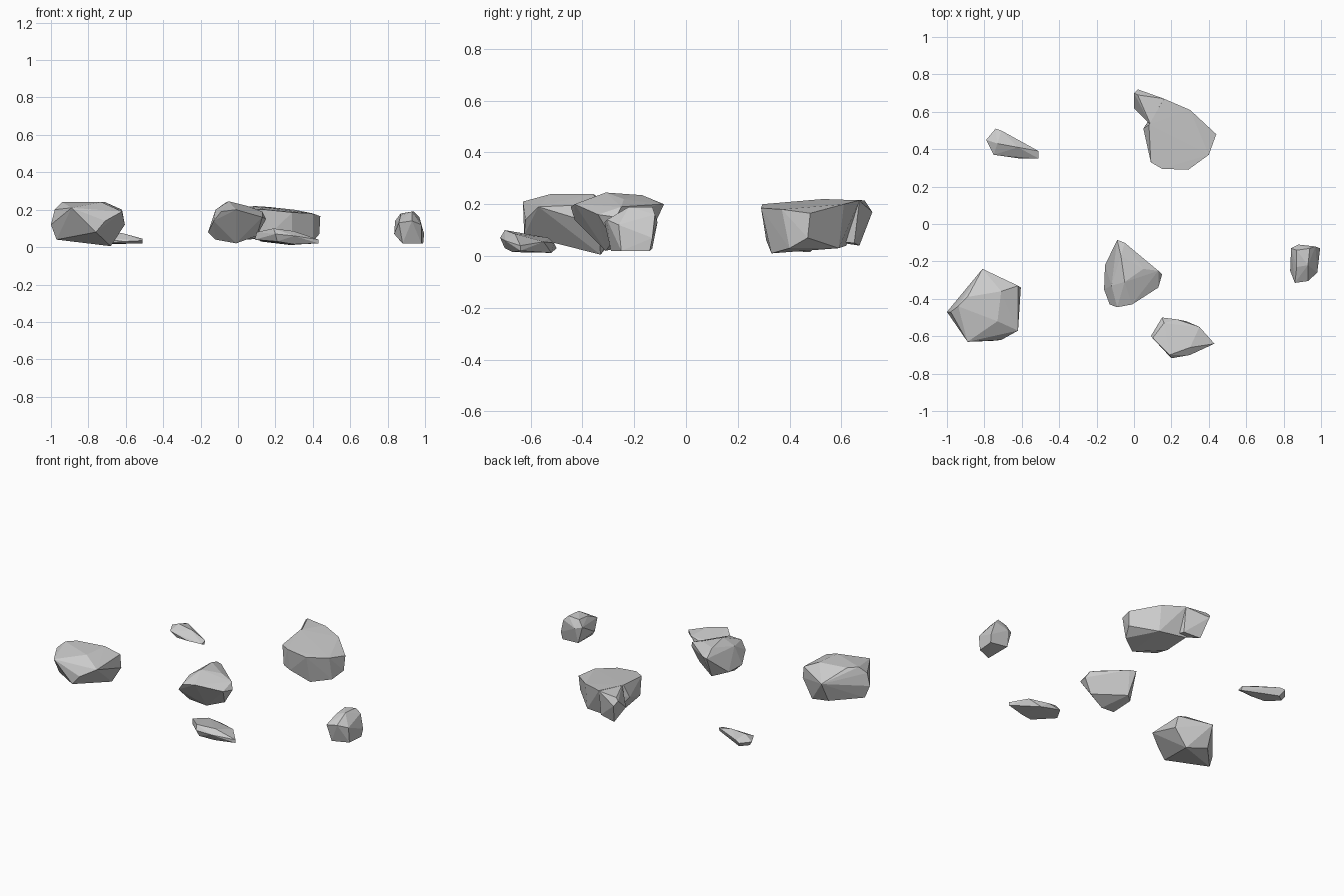
import bpy, bmesh


def rock(name, *lumps):
    """Faceted stone: each lump is the convex hull of a few corner points."""
    mesh = bpy.data.meshes.new(name)
    bm = bmesh.new()
    for points in lumps:
        verts = [bm.verts.new(p) for p in points]
        res = bmesh.ops.convex_hull(bm, input=verts)
        inner = [v for v in res["geom_interior"] if isinstance(v, bmesh.types.BMVert)]
        bmesh.ops.delete(bm, geom=inner, context='VERTS')
    bmesh.ops.recalc_face_normals(bm, faces=bm.faces[:])
    bm.to_mesh(mesh)
    bm.free()
    obj = bpy.data.objects.new(name, mesh)
    bpy.context.collection.objects.link(obj)
    return obj


# Large chunky stone on the left
rock("left_boulder", [
    (-.94, -.44, .24), (-.89, -.39, .24), (-.71, -.36, .24), (-.73, -.52, .24),
    (-.98, -.47, .20), (-.81, -.24, .17), (-.62, -.33, .20), (-.62, -.57, .19),
    (-.89, -.63, .21), (-.71, -.62, .14), (-1.0, -.47, .12), (-.605, -.34, .12),
    (-.76, -.625, .08), (-.97, -.46, .04), (-.68, -.33, .005), (-.82, -.30, .04)])

# Largest stone at the back, with a spur on its rear left corner
rock("back_boulder", [
    (.08, .53, .22), (.09, .33, .20), (.15, .295, .20), (.29, .29, .185),
    (.40, .37, .18), (.44, .48, .165), (.30, .61, .20), (.16, .67, .215),
    (.05, .51, .14), (.10, .33, .07), (.16, .31, .06), (.29, .33, .01),
    (.40, .40, .03), (.435, .47, .07), (.30, .59, .03), (.12, .45, .03),
    (.12, .62, .04)],
    [(.02, .72, .17), (0, .70, .20), (0, .62, .13), (.02, .69, .215),
     (.05, .67, .04), (.16, .67, .213), (.09, .53, .219), (.18, .54, .06),
     (.16, .65, .05)])

# Rounded stone in the middle
rock("middle_boulder", [
    (-.05, -.31, .245), (-.07, -.17, .235), (.05, -.24, .22), (-.09, -.085, .20),
    (-.05, -.10, .20), (.13, -.25, .19), (.15, -.27, .15), (.13, -.34, .16),
    (-.01, -.43, .20), (-.09, -.445, .19), (-.13, -.43, .14), (-.12, -.33, .20),
    (-.16, -.35, .08), (-.155, -.22, .08), (-.12, -.33, .04), (-.01, -.31, .02),
    (.10, -.28, .06), (-.08, -.15, .06)])

# Low flat stone at the front
rock("front_slab", [
    (.10, -.61, .08), (.19, -.70, .10), (.16, -.53, .07), (.30, -.66, .085),
    (.23, -.51, .05), (.35, -.55, .055), (.43, -.64, .04), (.43, -.64, .02),
    (.30, -.70, .06), (.20, -.718, .07), (.09, -.60, .04), (.15, -.50, .03),
    (.21, -.70, .03), (.30, -.67, .015), (.28, -.52, .012)])

# Small upright stone on the right
rock("right_stone", [
    (.87, -.14, .18), (.94, -.13, .19), (.93, -.22, .19), (.87, -.23, .17),
    (.84, -.13, .14), (.88, -.11, .13), (.97, -.12, .16), (.995, -.13, .07),
    (.98, -.26, .12), (.93, -.305, .14), (.86, -.315, .13), (.835, -.25, .07),
    (.88, -.29, .02), (.98, -.25, .02), (.99, -.14, .02), (.87, -.13, .03)])

# Thin flake at the back left
rock("back_flake", [
    (-.79, .45, .05), (-.74, .51, .05), (-.71, .50, .06), (-.73, .43, .08),
    (-.62, .41, .075), (-.51, .39, .045), (-.51, .35, .035), (-.51, .38, .02),
    (-.61, .35, .03), (-.75, .37, .05), (-.77, .44, .02), (-.72, .48, .015),
    (-.70, .37, .02)])
